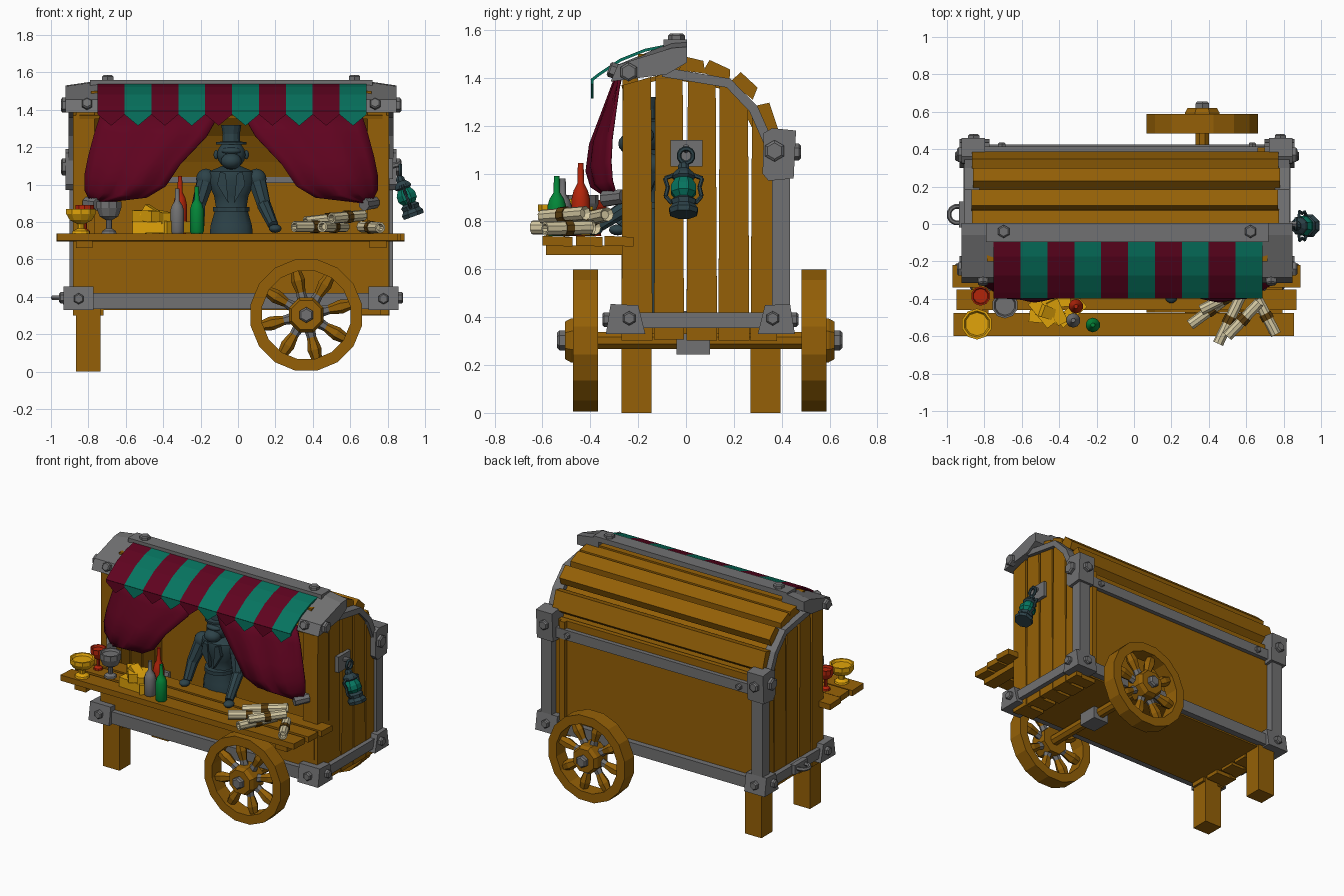
import bpy, bmesh, math, random
from mathutils import Vector, Matrix

if "Cube" in bpy.data.objects:
    bpy.data.objects.remove(bpy.data.objects["Cube"])
random.seed(4)
CX = -0.037  # cart body centre in x

def material(name, *c):
    m = bpy.data.materials.new(name)
    m.diffuse_color = (*c, 1)
    m.use_nodes = True
    m.node_tree.nodes["Principled BSDF"].inputs["Base Color"].default_value = m.diffuse_color
    return m
WOOD = material("wood", 0.30, 0.118, 0.002)
IRON = material("iron grey", 0.165, 0.165, 0.168)
MAROON = material("maroon cloth", 0.115, 0.001, 0.014)
TEAL = material("teal green", 0.002, 0.175, 0.115)
SLATE = material("dark slate", 0.026, 0.055, 0.066)
GOLD = material("gold", 0.75, 0.37, 0.003)
PAPER = material("parchment", 0.66, 0.58, 0.36)
RED = material("red", 0.45, 0.018, 0.003)
GREEN = material("bottle green", 0.001, 0.24, 0.04)
STRAP = material("strap brown", 0.11, 0.05, 0.005)

def obj(name, verts, faces, mat, smooth=False):
    me = bpy.data.meshes.new(name)
    me.from_pydata([tuple(v) for v in verts], [], faces)
    me.materials.append(mat)
    bm = bmesh.new()
    bm.from_mesh(me)
    bmesh.ops.recalc_face_normals(bm, faces=bm.faces)
    bm.to_mesh(me)
    bm.free()
    if smooth:
        me.shade_smooth()
        me.set_sharp_from_angle(angle=math.radians(40))
    o = bpy.data.objects.new(name, me)
    bpy.context.collection.objects.link(o)
    return o

def prism(name, pts, ax, a, b, mat):
    """extrude a 2D outline along axis ax from a to b"""
    n = len(pts)
    def at(p, t):
        q = list(p)
        q.insert(ax, t)
        return q
    v = [at(p, a) for p in pts] + [at(p, b) for p in pts]
    f = [list(range(n)), list(range(n, 2 * n))]
    f += [[i, (i + 1) % n, n + (i + 1) % n, n + i] for i in range(n)]
    return obj(name, v, f, mat)

def box(name, x0, x1, y0, y1, z0, z1, mat):
    return prism(name, [(x0, y0), (x1, y0), (x1, y1), (x0, y1)], 2, z0, z1, mat)

def band(pts, t):
    """closed outline of a polyline thickened to its left by t"""
    out = []
    for i, p in enumerate(pts):
        a, b = Vector(pts[max(i - 1, 0)]), Vector(pts[min(i + 1, len(pts) - 1)])
        d = (b - a).normalized()
        out.append((p[0] - d.y * t, p[1] + d.x * t))
    return list(pts) + out[::-1]

def lathe(name, prof, n, mat, p0=(0, 0, 0), d=(0, 0, 1), smooth=False, closed=False, sy=1):
    """spin (radius, height) points around the axis d starting at p0"""
    M = Matrix.Translation(p0) @ Vector(d).to_track_quat('Z', 'Y').to_matrix().to_4x4()
    if tuple(d) == (0, 0, 1):
        M = Matrix.Translation(p0)
    v, f, k = [], [], len(prof)
    for r, h in prof:
        for i in range(n):
            a = 2 * math.pi * (i + 0.5) / n
            v.append(M @ Vector((r * math.cos(a), r * math.sin(a) * sy, h)))
    for j in range(k if closed else k - 1):
        for i in range(n):
            i2, j2 = (i + 1) % n, (j + 1) % k
            f.append([j * n + i, j * n + i2, j2 * n + i2, j2 * n + i])
    if not closed:
        f += [list(range(n)), list(range((k - 1) * n, k * n))]
    return obj(name, v, f, mat, smooth)

def rod(name, p0, p1, r0, r1, n, mat, smooth=False):
    d = Vector(p1) - Vector(p0)
    return lathe(name, [(r0, 0), (r1, d.length)], n, mat, p0, d, smooth)

def bolt(p, d, r=0.03, h=0.025):
    lathe("bolt", [(r, -0.02), (r, h * .7), (r * .75, h)], 6, IRON, p, d)

def ball(name, c, r, mat, scale=(1, 1, 1)):
    prof = [(max(r * math.sin(math.pi * i / 8), .001), -r * math.cos(math.pi * i / 8)) for i in range(9)]
    o = lathe(name, prof, 12, mat, smooth=True)
    o.location, o.scale = c, scale

# --- body: floor, walls, arched roof
ARCH = [(-.27, 1.37), (-.08, 1.42), (.17, 1.37), (.26, 1.27), (.33, 1.13), (.38, 1.0)]
def arch_z(y):
    for (a, za), (b, zb) in zip(ARCH, ARCH[1:]):
        if a <= y <= b:
            return za + (zb - za) * (y - a) / (b - a)
    return 1.0
box("floor", CX - .82, CX + .82, -.26, .38, .33, .37, WOOD)
box("counter_wall", CX - .82, CX + .82, -.27, -.24, .34, .7, WOOD)
box("back_wall", CX - .82, CX + .82, .35, .385, .34, 1.12, WOOD)
prism("roof_sheet", band(ARCH, -.02), 0, CX - .81, CX + .81, WOOD)
for y, z, ang, w in ((.03, 1.455, -8, .11), (.135, 1.43, -20, .12), (.25, 1.37, -38, .12), (.345, 1.225, -68, .15)):
    c, s = math.cos(math.radians(ang)), math.sin(math.radians(ang))
    pts = [(y + u * c - v * s, z + u * s + v * c) for u, v in
           ((-w / 2, -.03), (w / 2, -.03), (w / 2 - .015, .022), (-w / 2 + .01, .03))]
    e = random.uniform(-.015, .015)
    prism("roof_plank", pts, 0, CX - .82 + e, CX + .82 + e, WOOD)
box("roof_beam", CX - .75, CX + .75, -.2, 0, 1.42, 1.5, WOOD)

for s in (-1, 1):
    X = lambda v: CX + s * v
    # end wall planks following the arch, with floor slats beneath
    for a, b in ((-.27, -.14), (-.134, -.008), (.002, .13), (.135, .265), (.27, .38)):
        e = random.uniform(0, .012)
        mid = [p for p in ARCH if a < p[0] < b]
        top = [(a + .006, arch_z(a))] + mid + [(b - .006, arch_z(b))]
        prism("end_plank", [(b, .3 + e), (a, .3 + e)] + top, 0, X(.80), X(.847 - e), WOOD)
        box("floor_slat", X(.68 + 2 * e), X(.81), a + .01, b - .01, .30 + e, .335, WOOD)
    box("front_pillar", X(.73), X(.83), -.265, -.2, .7, 1.4, WOOD)
    # iron frame: arch trim, posts, rails, corner brackets
    prism("arch_trim", band([(-.1, 1.405), (.17, 1.36), (.265, 1.26), (.345, 1.08)], .04), 0, X(.79), X(.868), IRON)
    box("back_post", X(.78), X(.865), .36, .435, .33, 1.12, IRON)
    prism("post_cap", [(.32, 1.0), (.345, .97), (.45, .98), (.46, 1.18), (.36, 1.19), (.325, 1.17)], 0, X(.76), X(.885), IRON)
    bolt((X(.885), .37, 1.095), (s, 0, 0), .045)
    bolt((X(.82), .455, 1.09), (0, 1, 0), .035)
    br = prism("roof_bracket", [(-.315, 1.385), (-.285, 1.455), (-.06, 1.55), (.005, 1.555), (.005, 1.465),
                                (-.08, 1.415)], 0, X(.715), X(.885), IRON)
    for v in br.data.vertices:  # top slopes down to the outside
        if abs(v.co.x - X(.885)) < .001 and v.co.z > 1.5:
            v.co.z -= .025
    bolt((X(.77), -.3, 1.43), (0, -1, .35), .032)
    bolt((X(.885), -.24, 1.425), (s, 0, 0), .04)
    box("end_rail", X(.84), X(.875), -.24, .40, .355, .42, IRON)
    for q, y0, y1, y2 in ((-1, -.335, -.315, -.17), (1, .455, .435, .30)):
        prism("corner_bracket", [(y0, .33), (y1, .455), (y2 + .03 * q, .45), (y2, .33)], 0, X(.735), X(.895), IRON)
        bolt((X(.895), (y1 + y2) / 2 - q * .005, .395), (s, 0, 0), .03)
        bolt((X(.815), y0 - q * .01, .39), (0, q, 0), .03)
    # counter support and back trim bolts
    prism("counter_support", [(-.585, .66), (-.585, .7), (-.24, .7), (-.24, .66)], 0, X(.74), X(.83), WOOD)
    bolt((X(.67), .415, 1.035), (0, 1, 0), .022, .02)
    bolt((X(.66), -.04, 1.56), (0, 0, 1), .035, .025)
    # swept curtain
    O = [(.69, 1.40), (.73, 1.28), (.765, 1.15), (.785, 1.05), (.785, .97), (.75, .9)]
    I = [(.04, 1.42), (.13, 1.26), (.27, 1.11), (.35, .99), (.45, .93), (.70, .9)]
    Y = [-.29, -.345, -.40, -.415, -.395, -.33]
    n, verts = 12, []
    for o, i, y in zip(O, I, Y):
        for k in range(n + 1):
            u = k / n
            yy = -.28 + (y + .28) * math.sin(math.pi * (.06 + .7 * u)) ** .7 + .006 * math.sin(u * 16)
            verts.append((X(o[0] + (i[0] - o[0]) * u), yy, o[1] + (i[1] - o[1]) * u))
    faces = [[j * (n + 1) + k, j * (n + 1) + k + 1, (j + 1) * (n + 1) + k + 1, (j + 1) * (n + 1) + k]
             for j in range(5) for k in range(n)]
    cur = obj("curtain", verts, faces, MAROON, True)
    cur.modifiers.new("thick", 'SOLIDIFY').thickness = .012
    rod("curtain_tie", (X(.71), -.34, .895), (X(.77), -.26, .905), .035, .032, 8, IRON)

box("ridge_plate", CX - .755, CX + .755, -.095, .005, 1.525, 1.56, IRON)
box("front_rail", CX - .74, CX + .74, -.305, -.265, .335, .42, IRON)
box("back_rail_low", CX - .78, CX + .78, .38, .425, .34, .42, IRON)
box("back_rail_high", CX - .78, CX + .78, .38, .415, 1.0, 1.07, IRON)
box("inner_rail", CX - .78, CX + .78, .335, .355, 1.01, 1.04, IRON)
box("back_batten", .66, .70, .38, .41, .42, 1.12, WOOD)

# --- striped awning with pointed valance
W = .1437
for i in range(10):
    x0, m = -.75 + i * W, (MAROON, TEAL)[i % 2]
    prism("awning_stripe", band([(-.392, 1.385), (-.36, 1.41), (-.27, 1.47), (-.17, 1.51), (-.07, 1.53)], .012), 0, x0, x0 + W, m)
    prism("valance_point", [(x0, 1.395), (x0 + W, 1.395), (x0 + W, 1.375), (x0 + W / 2, 1.315), (x0, 1.375)], 1, -.398, -.386, m)

# --- counter planks
for y0, y1, a, b in ((-.34, -.22, -.97, .89), (-.46, -.35, -.95, .87), (-.6, -.475, -.965, .855)):
    prism("counter_plank", [(y0, .70), (y1, .695), (y1, .735), (y0, .74)], 0, a, b, WOOD)

# --- legs, axle, wheels
for y in (-.27, .27):
    box("leg", -.865, -.735, y, y + .125, 0, .36, WOOD)
WX, WZ = .365, .303
rod("axle", (WX, -.42, WZ), (WX, .54, WZ), .038, .038, 8, WOOD)
box("axle_clamp", WX - .06, WX + .06, -.04, .1, .245, .34, IRON)
for y, s in ((-.42, -1), (.535, 1)):
    lathe("wheel_rim", [(.303, -.052), (.303, .052), (.24, .052), (.24, -.052)], 16, WOOD, (WX, y, WZ), (0, 1, 0), closed=True)
    lathe("wheel_hub", [(.10, -.05), (.10, .06), (.085, .085)], 8, WOOD, (WX, y, WZ), (0, s, 0))
    bolt((WX, y + s * .085, WZ), (0, s, 0), .042, .034)
    for k in range(8):
        a = math.pi * (k + .3) / 4
        P = lambda r: (WX + r * math.cos(a), y, WZ + r * math.sin(a))
        rod("spoke_socket", P(.08), P(.13), .03, .024, 6, IRON)
        rod("spoke", P(.12), P(.19), .024, .038, 6, WOOD)
        rod("spoke_end", P(.19), P(.25), .038, .026, 6, WOOD)

def ring(name, c, R, r, mat, axis, n=12):
    prof = [(R + r * math.cos(t * math.pi / 3), r * math.sin(t * math.pi / 3)) for t in range(6)]
    return lathe(name, prof, n, mat, c, axis, True, True)
ring("tow_ring", (-.945, .05, .395), .045, .013, IRON, (0, 0, 1))
box("tow_plate", -.935, -.90, -.02, .12, .36, .425, IRON)

# --- hanging lantern
box("lantern_plate", .80, .83, -.065, .07, 1.03, 1.14, IRON)
rod("lantern_hook", (.82, 0, 1.10), (.87, 0, 1.11), .016, .014, 6, IRON)
ring("lantern_loop", (.868, 0, 1.075), .03, .01, SLATE, (1, 0, 0))
base, up = Vector((.94, -.01, .83)), Vector((-.08, 0, .22)).normalized()
lathe("lantern_base", [(.06, 0), (.065, .02), (.05, .04), (.055, .06), (.035, .075)], 8, SLATE, base, up)
lathe("lantern_glass", [(.035, .07), (.056, .095), (.056, .125), (.036, .16)], 8, TEAL, base, up)
lathe("lantern_cap", [(.038, .155), (.05, .165), (.045, .18), (.025, .2), (.025, .215), (.01, .235)], 8, SLATE, base, up)
for s in (-1, 1):
    pts = [base + up * h + Vector((0, s * w, 0)) for w, h in ((.05, .05), (.075, .08), (.066, .12), (.078, .16), (.04, .175))]
    for a, b in zip(pts, pts[1:]):
        rod("lantern_arm", a, b, .009, .009, 6, SLATE)

# --- merchant figure: coat, arms, animal head, top hat
FX, FY = -.036, -.15
lathe("merchant_coat", [(.12, .37), (.12, .72), (.115, .78), (.085, .88), (.095, .94), (.135, 1.02), (.125, 1.07), (.05, 1.10)],
      12, SLATE, (FX, FY, 0), smooth=True, sy=.7)
rod("belt", (FX, FY, .855), (FX, FY, .88), .1, .1, 12, SLATE)
ball("head", (FX, FY - .02, 1.16), .075, SLATE, (1.05, 1, 1))
ball("muzzle", (FX, FY - .08, 1.125), .055, SLATE, (1.05, 1, .8))
ball("brow", (FX, FY - .07, 1.18), .045, SLATE, (1.2, .7, .45))
lathe("top_hat", [(.085, 1.215), (.085, 1.228), (.05, 1.23), (.047, 1.27), (.056, 1.32)], 12, SLATE, (FX, FY - .02, 0))
for s, hx, hy in ((-1, .17, -.27), (1, .225, -.37)):
    sh, el, ha = (FX + s * .135, FY, 1.03), (FX + s * .175, FY - .05, .89), (FX + s * hx, hy, .78)
    ball("shoulder", sh, .055, SLATE)
    ball("ear", (FX + s * .08, FY, 1.16), .025, SLATE, (.6, .6, 1))
    ball("elbow", el, .038, SLATE)
    rod("upper_arm", sh, el, .05, .038, 8, SLATE, True)
    rod("forearm", el, ha, .038, .028, 8, SLATE, True)
    ball("hand", (ha[0] + s * .01, hy - .015, .765), .035, SLATE, (1, 1.1, .65))
    prism("lapel", [(FX + s * .015, .9), (FX + s * .075, 1.0), (FX + s * .06, 1.07), (FX + s * .03, 1.06)], 1, FY - .10, FY - .07, SLATE)

# --- goods on the counter
def goblet(name, x, y, r, h, stem, mat):
    lathe(name, [(r * .6, 0), (r * .55, .012), (r * .25, .025), (r * .25, stem), (r * .75, stem + .02), (r, h * .8),
                 (r, h), (r * .85, h), (r * .75, h - .015)], 10, mat, (x, y, .74))
goblet("gold_bowl", -.84, -.535, .083, .13, .05, GOLD)
goblet("red_goblet", -.82, -.385, .052, .15, .07, RED)
goblet("grey_goblet", -.69, -.435, .07, .17, .07, IRON)
for name, x, y, h, m in (("red_bottle", -.31, -.44, .305, RED), ("green_bottle", -.22, -.54, .25, GREEN), ("grey_bottle", -.325, -.515, .24, IRON)):
    lathe(name, [(.034, 0), (.039, .01), (.039, h * .5), (.03, h * .62), (.014, h * .72), (.012, h)], 10, m, (x, y, .74), smooth=True)
for a, b in (((-.56, -.49, .772), (-.37, -.51, .772)), ((-.52, -.42, .772), (-.34, -.41, .772)), ((-.4, -.53, .772), (-.27, -.42, .772)),
             ((-.54, -.41, .83), (-.44, -.54, .83)), ((-.44, -.41, .83), (-.38, -.53, .82)), ((-.50, -.46, .865), (-.39, -.50, .80))):
    rod("gold_bar", a, b, .047, .042, 4, GOLD)
for a, b in (((.66, -.40, .775), (.76, -.59, .77)), ((.57, -.39, .775), (.45, -.64, .775)), ((.52, -.38, .775), (.30, -.54, .775)),
             ((.67, -.42, .835), (.50, -.60, .82)), ((.62, -.33, .83), (.36, -.46, .80))):
    a, b = Vector(a), Vector(b)
    d = b - a
    lathe("scroll", [(.018, .02), (.03, 0), (.03, d.length), (.02, d.length), (.016, d.length - .03)], 9, PAPER, a, d)
    rod("scroll_strap", a + d * .42, a + d * .58, .035, .035, 9, STRAP)
